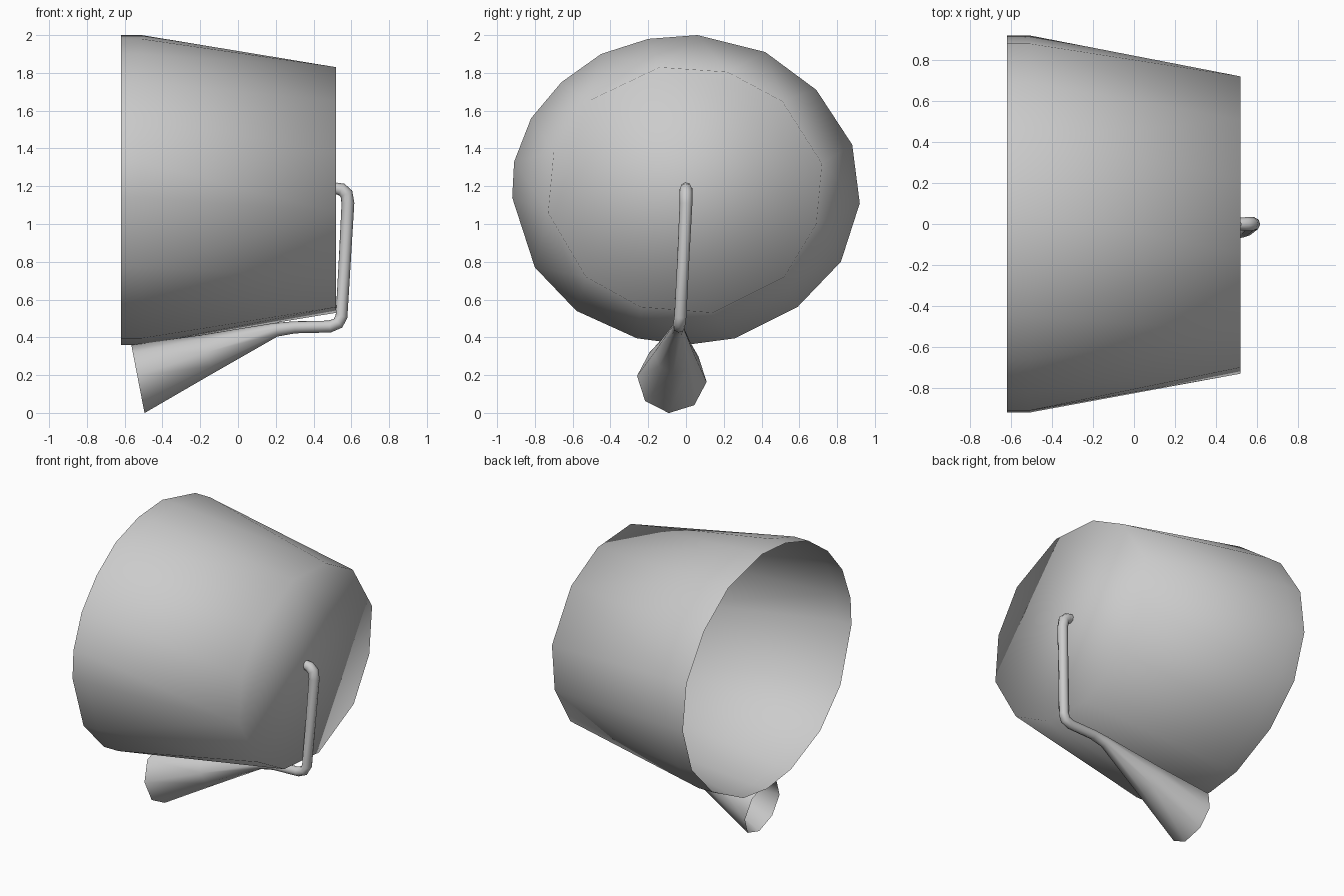
import bpy, bmesh, math
from mathutils import Vector

if "Cube" in bpy.data.objects:
    bpy.data.objects.remove(bpy.data.objects["Cube"])


def finish(name, bm):
    bmesh.ops.recalc_face_normals(bm, faces=bm.faces[:])
    for f in bm.faces:
        f.smooth = True
    me = bpy.data.meshes.new(name)
    bm.to_mesh(me)
    bm.free()
    ob = bpy.data.objects.new(name, me)
    bpy.context.collection.objects.link(ob)
    return ob


def sweep(name, path, sides, phase, end_dir):
    # path of (x, y, z, radius) in a nearly vertical plane
    bm = bmesh.new()
    pts = [Vector(p[:3]) for p in path]
    rings = []
    for k, c in enumerate(pts):
        t = Vector()
        if k > 0:
            t += (c - pts[k - 1]).normalized()
        if k < len(pts) - 1:
            t += (pts[k + 1] - c).normalized()
        else:
            t = Vector(end_dir)
        t.normalize()
        u = Vector((0, 1, 0))
        u = (u - t * u.dot(t)).normalized()
        v = t.cross(u)
        ring = []
        for s in range(sides):
            a = phase + math.tau * s / sides
            ring.append(bm.verts.new(c + (u * math.cos(a) + v * math.sin(a)) * path[k][3]))
        rings.append(ring)
    for a, b in zip(rings, rings[1:]):
        for s in range(sides):
            n = (s + 1) % sides
            bm.faces.new((a[s], a[n], b[n], b[s]))
    return finish(name, bm)


# Bucket lying on its side: open wide rim, tapered wall, closed narrow end
rim = [(0.06, 2.0), (0.42, 1.91), (0.69, 1.71), (0.88, 1.42), (0.92, 1.11), (0.82, 0.80),
       (0.59, 0.56), (0.26, 0.395), (0.0, 0.36), (-0.26, 0.395), (-0.58, 0.54), (-0.80, 0.77),
       (-0.92, 1.14), (-0.91, 1.33), (-0.82, 1.56), (-0.66, 1.75), (-0.45, 1.90), (-0.2, 1.98)]
base = [(-0.14, 1.83), (0.22, 1.805), (0.51, 1.65), (0.72, 1.32), (0.69, 1.00), (0.52, 0.72),
        (0.14, 0.53), (-0.24, 0.56), (-0.53, 0.72), (-0.73, 1.06), (-0.70, 1.38), (-0.52, 1.65)]
bm = bmesh.new()
for x, ring in ((-0.62, rim), (-0.51, rim), (0.52, base)):
    for y, z in ring:
        bm.verts.new((x, y, z))
bmesh.ops.convex_hull(bm, input=bm.verts[:])
mouth = [f for f in bm.faces if all(v.co.x < -0.6 for v in f.verts)]
bmesh.ops.delete(bm, geom=mouth, context='FACES')
finish("bucket", bm)

# Bent pipe leaving the bucket end, running under it and flaring into a horn
sweep("pipe_and_horn", [
    (0.515, 0.0, 1.19, 0.03), (0.548, 0.0, 1.183, 0.034), (0.574, 0.0, 1.16, 0.035),
    (0.582, 0.0, 1.11, 0.034), (0.565, -0.015, 0.80, 0.032), (0.548, -0.03, 0.51, 0.032),
    (0.53, -0.035, 0.475, 0.032), (0.485, -0.037, 0.457, 0.032), (0.30, -0.04, 0.453, 0.032),
    (0.20, -0.045, 0.44, 0.037), (-0.17, -0.06, 0.31, 0.108), (-0.53, -0.075, 0.18, 0.185),
], 8, math.radians(5), (-0.98, 0, -0.19))
